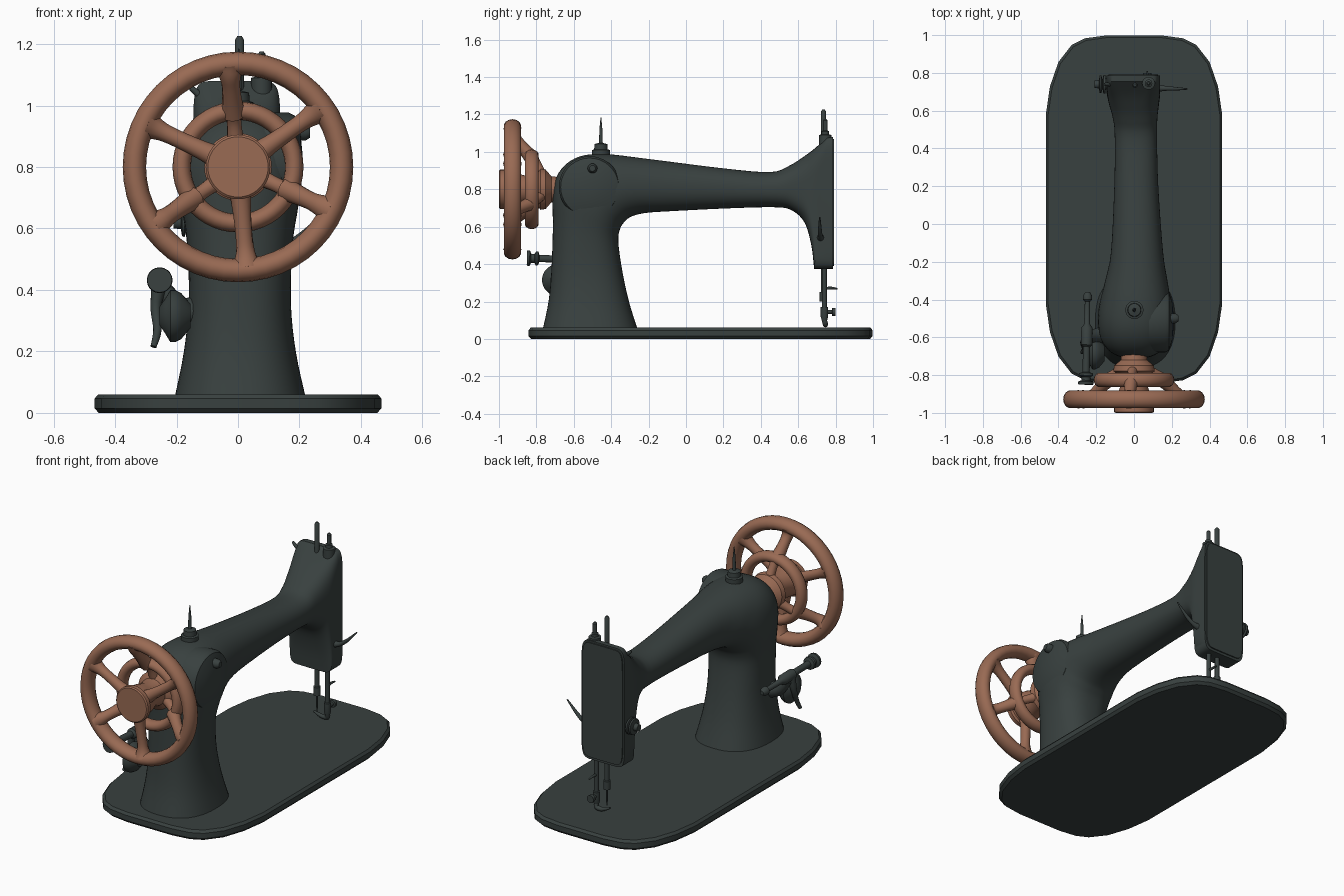
import bpy, bmesh, math
from mathutils import Vector

def material(name, rgb):
    m = bpy.data.materials.new(name)
    m.diffuse_color = (*rgb, 1)
    return m

DARK = material("dark_slate_enamel", (0.040, 0.052, 0.050))
COPPER = material("copper_brown", (0.32, 0.145, 0.088))

# ---------- helpers ----------
def skin(name, rings, mat, closed=False, angle=35):
    """Bridge a list of equal-length point rings into one solid."""
    bm = bmesh.new()
    vs = [[bm.verts.new(p) for p in r] for r in rings]
    n = len(vs[0])
    pairs = list(zip(vs, vs[1:])) + ([(vs[-1], vs[0])] if closed else [])
    for a, b in pairs:
        for i in range(n):
            j = (i + 1) % n
            bm.faces.new((a[i], a[j], b[j], b[i]))
    if not closed:
        bm.faces.new(vs[0])
        bm.faces.new(vs[-1])
    bmesh.ops.recalc_face_normals(bm, faces=bm.faces)
    me = bpy.data.meshes.new(name)
    bm.to_mesh(me)
    bm.free()
    me.materials.append(mat)
    me.shade_smooth()
    me.set_sharp_from_angle(angle=math.radians(angle))
    ob = bpy.data.objects.new(name, me)
    bpy.context.collection.objects.link(ob)
    return ob

def circle(c, d, r, n):
    q = Vector(d).to_track_quat('Z', 'Y')
    return [Vector(c) + q @ Vector((r * math.cos(2 * math.pi * i / n), r * math.sin(2 * math.pi * i / n), 0))
            for i in range(n)]

def lathe(name, origin, axis, profile, mat=DARK, n=24):
    """Turned part: profile is (distance along axis, radius)."""
    o, a = Vector(origin), Vector(axis).normalized()
    return skin(name, [circle(o + a * h, a, r, n) for h, r in profile], mat)

def catmull(rows, steps):
    rows = [tuple(r) for r in rows]
    out = []
    for i in range(len(rows) - 1):
        p = [rows[max(0, min(len(rows) - 1, i + k))] for k in (-1, 0, 1, 2)]
        for s in range(steps):
            t = s / steps
            out.append([0.5 * (2 * b + (c - a) * t + (2 * a - 5 * b + 4 * c - d) * t * t
                               + (3 * b - a - 3 * c + d) * t ** 3) for a, b, c, d in zip(*p)])
    return out + [list(rows[-1])]

def tube(name, pts, mat=DARK, n=12, steps=4):
    """Smooth tapering rod through (x, y, z, radius) points."""
    rows = catmull(pts, steps)
    v = [Vector(r[:3]) for r in rows]
    return skin(name, [circle(v[i], v[min(i + 1, len(v) - 1)] - v[max(i - 1, 0)], rows[i][3], n)
                       for i in range(len(v))], mat, angle=50)

def wheel_ring(name, y, z, R, rr, ry, mat):
    rings = []
    for i in range(48):
        a = 2 * math.pi * i / 48
        rings.append([((R + rr * math.cos(b)) * math.cos(a), y + ry * math.sin(b),
                       z + (R + rr * math.cos(b)) * math.sin(a))
                      for b in (2 * math.pi * k / 14 for k in range(14))])
    return skin(name, rings, mat, closed=True)

# ---------- base plate: rounded oblong slab with chamfered rims ----------
q = [(0.467, 0.5), (0.445, 0.65), (0.4, 0.78), (0.33, 0.87), (0.26, 0.905), (0.15, 0.92)]
outline = (q + [(-x, y) for x, y in reversed(q)] + [(-x, -y) for x, y in q]
           + [(x, -y) for x, y in reversed(q)])
skin("base_plate", [[(x * s, 0.078 + y * (1 - (1 - s) / 2), z) for x, y in outline]
                    for z, s in ((0, 0.97), (0.015, 1), (0.046, 1), (0.06, 0.975))], DARK, angle=30)

# ---------- cast body: pillar, arm and head in one loft ----------
# outer y,z | inner y,z | x centre, half width | roundness exponent
body = [
    (-0.765, 0.055, -0.26, 0.055, 0.007, 0.212, 2.4),
    (-0.735, 0.20, -0.305, 0.20, 0.006, 0.182, 2.4),
    (-0.72, 0.36, -0.34, 0.36, 0.006, 0.166, 2.4),
    (-0.712, 0.58, -0.362, 0.52, 0.006, 0.172, 2.4),
    (-0.71, 0.80, -0.352, 0.59, 0.006, 0.192, 2.4),
    (-0.665, 0.91, -0.325, 0.63, 0.006, 0.196, 2.4),
    (-0.57, 0.975, -0.29, 0.655, 0.008, 0.188, 2.3),
    (-0.43, 0.988, -0.22, 0.673, 0.012, 0.168, 2.2),
    (-0.20, 0.962, -0.10, 0.682, 0.016, 0.138, 2.2),
    (0.20, 0.912, 0.22, 0.698, 0.012, 0.116, 2.2),
    (0.45, 0.892, 0.48, 0.704, 0.010, 0.112, 2.3),
    (0.55, 0.925, 0.57, 0.685, 0.006, 0.118, 2.6),
    (0.63, 0.975, 0.635, 0.62, 0.0, 0.132, 3.2),
    (0.69, 1.02, 0.67, 0.50, -0.002, 0.14, 5),
    (0.755, 1.08, 0.685, 0.375, -0.004, 0.142, 9),
    (0.785, 1.08, 0.785, 0.375, -0.004, 0.142, 9)]

def section(oy, oz, iy, iz, cx, w, e, n=48):
    sup = lambda v: math.copysign(abs(v) ** (2 / e), v)
    ring = []
    for k in range(n):
        a = 2 * math.pi * k / n
        c, s = sup(math.cos(a)), sup(math.sin(a))
        ring.append((cx + w * s, (oy + iy + (oy - iy) * c) / 2, (oz + iz + (oz - iz) * c) / 2))
    return ring

loft = catmull(body[:-1], 4) + [body[-1]]
skin("cast_body", [section(*r) for r in loft], DARK, angle=40)

# face plate on the needle end
skin("face_plate", [section(y, 1.07, y, 0.39, -0.004, 0.132, 9) for y in (0.78, 0.792)], DARK)

# round side cover and its screw
lathe("side_cover", (0, -0.515, 0.812), (1, 0, 0),
      [(0.08, 0.165), (0.165, 0.165), (0.185, 0.155), (0.203, 0.10), (0.21, 0.03)], n=36)
lathe("cover_screw", (0.17, -0.50, 0.912), (1, 0, 0), [(0, 0.026), (0.05, 0.026), (0.065, 0.016)])

# ---------- spool pin on top ----------
lathe("spool_pin", (0.002, -0.455, 0.96), (0, 0, 1),
      [(0, 0.048), (0.05, 0.048), (0.054, 0.036), (0.082, 0.034), (0.088, 0.01), (0.16, 0.008), (0.225, 0.002)])

# ---------- hand wheel ----------
WZ = 0.80
wheel_ring("wheel_rim", -0.928, WZ, 0.337, 0.038, 0.047, COPPER)
wheel_ring("pulley_ring", -0.825, WZ, 0.183, 0.030, 0.038, COPPER)
lathe("wheel_hub", (0, -1.0, WZ), (0, 1, 0),
      [(0, 0.098), (0.006, 0.105), (0.03, 0.105), (0.036, 0.092), (0.10, 0.085), (0.15, 0.07),
       (0.20, 0.08), (0.222, 0.11), (0.25, 0.105), (0.28, 0.07), (0.32, 0.065)], COPPER, n=36)
for i in range(6):
    a = math.radians(35 + 60 * i)
    p = lambda r, y, t: (r * math.cos(a), y, WZ + r * math.sin(a), t)
    if i % 2 == 0:   # long spokes from hub to rim
        tube(f"long_spoke_{i}", [p(0.06, -0.94, 0.042), p(0.13, -0.938, 0.031), p(0.24, -0.93, 0.028),
                                 p(0.29, -0.928, 0.035), p(0.325, -0.928, 0.05)], COPPER)
    else:            # short spokes from pulley ring to rim, webs back to hub
        tube(f"short_spoke_{i}", [p(0.175, -0.83, 0.04), p(0.215, -0.865, 0.033), p(0.265, -0.905, 0.03),
                                  p(0.30, -0.925, 0.037), p(0.328, -0.928, 0.05)], COPPER)
        tube(f"ring_web_{i}", [p(0.185, -0.825, 0.03), p(0.14, -0.80, 0.024), p(0.07, -0.77, 0.03)], COPPER)

# ---------- head fittings ----------
def rod(name, x, y, parts):
    lathe(name, (x, y, 0), (0, 0, 1), parts, n=16)

rod("needle_bar_top", 0.005, 0.735, [(1.0, 0.014), (1.215, 0.014), (1.226, 0.007)])
rod("presser_bar_top", 0.077, 0.745,
    [(1.0, 0.034), (1.09, 0.034), (1.094, 0.02), (1.11, 0.02), (1.114, 0.012), (1.168, 0.012), (1.176, 0.006)])
rod("needle_bar", 0.005, 0.735,
    [(0.2, 0.02), (0.25, 0.02), (0.252, 0.013), (0.40, 0.013)])
rod("needle", 0.005, 0.735, [(0.10, 0.002), (0.13, 0.005), (0.21, 0.005)])
rod("presser_bar", 0.07, 0.74,
    [(0.09, 0.012), (0.12, 0.02), (0.17, 0.02), (0.172, 0.013), (0.40, 0.013)])
tube("presser_foot", [(0.07, 0.74, 0.10, 0.014), (0.065, 0.745, 0.08, 0.014),
                      (0.03, 0.745, 0.076, 0.012), (-0.02, 0.74, 0.095, 0.006)])
lathe("foot_screw", (0.07, 0.74, 0.145), (0, 1, 0), [(0, 0.011), (0.04, 0.011), (0.042, 0.022), (0.06, 0.022)], n=14)
tube("thread_guide", [(0.07, 0.74, 0.27, 0.008), (0.07, 0.78, 0.272, 0.007), (0.07, 0.81, 0.268, 0.004)])

# curved presser lever sticking out sideways
tube("presser_lever", [(0.12, 0.72, 0.54, 0.022), (0.165, 0.718, 0.55, 0.013),
                       (0.215, 0.716, 0.585, 0.010), (0.28, 0.715, 0.65, 0.004)])
# thread tension discs on the other side
lathe("tension_discs", (-0.13, 0.74, 0.62), (-1, 0, 0),
      [(0, 0.03), (0.02, 0.03), (0.022, 0.048), (0.032, 0.048), (0.036, 0.025), (0.044, 0.048),
       (0.052, 0.045), (0.056, 0.022), (0.08, 0.02)])
tube("take_up_hook", [(-0.12, 0.74, 1.03, 0.012), (-0.15, 0.74, 1.055, 0.009), (-0.158, 0.74, 1.065, 0.005)])

# ---------- bobbin winder on the pillar ----------
lathe("winder_spindle", (-0.255, -0.85, 0.432), (0.02, 1, -0.03),
      [(0, 0.04), (0.015, 0.042), (0.022, 0.024), (0.04, 0.024), (0.048, 0.038), (0.06, 0.036),
       (0.066, 0.019), (0.20, 0.019), (0.21, 0.03), (0.30, 0.03), (0.32, 0.016), (0.44, 0.014),
       (0.45, 0.024), (0.47, 0.024), (0.49, 0.012)], n=20)
lathe("winder_cam", (-0.155, -0.685, 0.315), (-1, 0, 0),
      [(0, 0.04), (0.03, 0.075), (0.05, 0.085), (0.065, 0.085), (0.08, 0.06), (0.10, 0.03)], n=28)
tube("winder_arm", [(-0.255, -0.62, 0.42, 0.026), (-0.268, -0.63, 0.34, 0.017),
                    (-0.262, -0.66, 0.27, 0.014), (-0.275, -0.68, 0.215, 0.010)])
tube("winder_bracket", [(-0.12, -0.58, 0.33, 0.05), (-0.19, -0.59, 0.34, 0.04), (-0.25, -0.60, 0.41, 0.028)])
